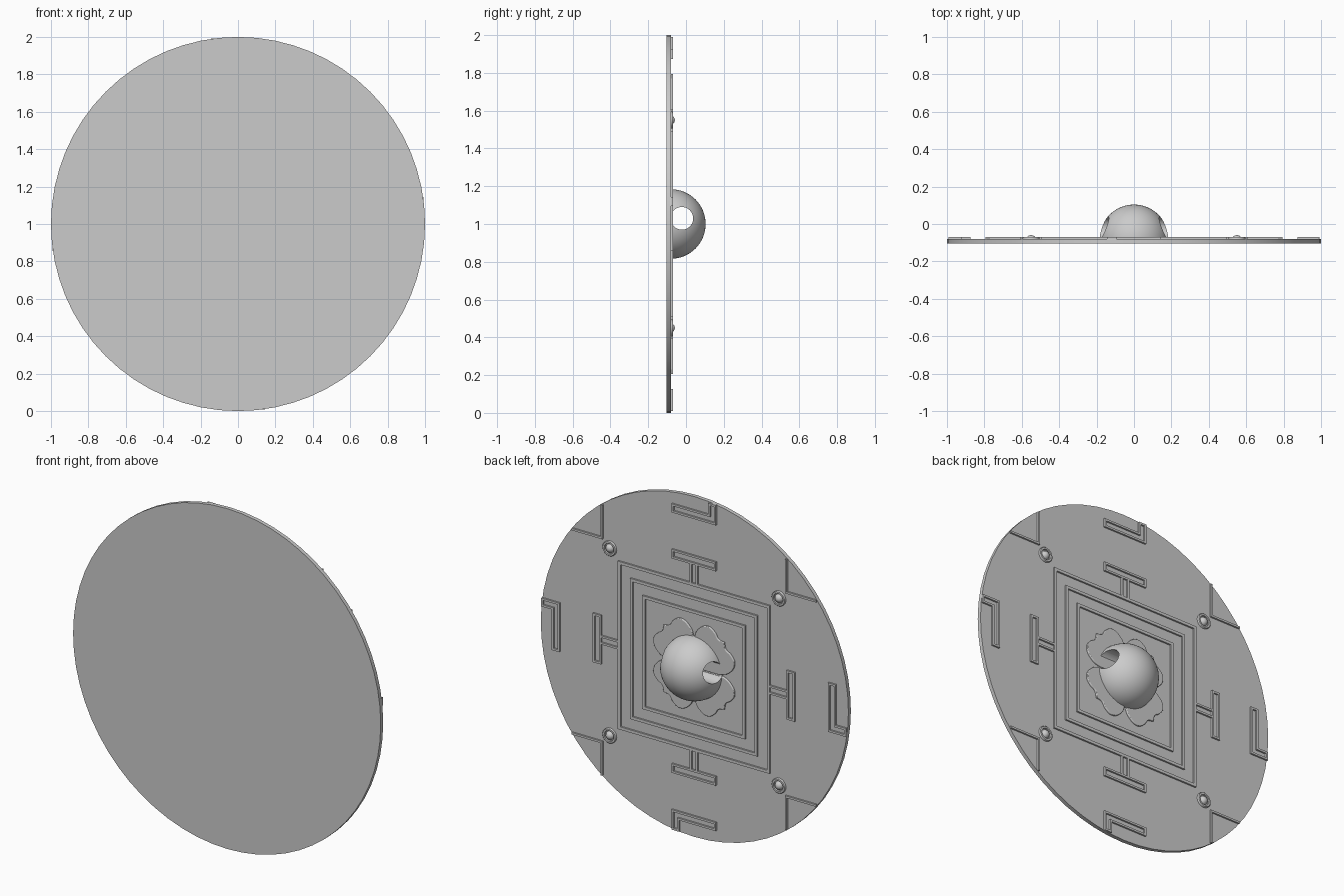
import bpy, bmesh, math
from mathutils import Matrix, Vector

cube = bpy.data.objects.get("Cube")
if cube:
    bpy.data.objects.remove(cube, do_unlink=True)

grey = bpy.data.materials.new("plain_grey")
grey.use_nodes = True
COLOUR = (0.6, 0.6, 0.6, 1)
grey.diffuse_color = COLOUR
grey.node_tree.nodes["Principled BSDF"].inputs["Base Color"].default_value = COLOUR

# Local frame of the decorated face: x across, y up, z out of the plate
FACE = Matrix(((-1, 0, 0, 0), (0, 0, 1, -0.08), (0, 1, 0, 1), (0, 0, 0, 1)))
RELIEF = 0.01


def add_object(name, data):
    obj = bpy.data.objects.new(name, data)
    obj.matrix_world = FACE
    data.materials.append(grey)
    bpy.context.collection.objects.link(obj)
    return obj


def finish(name, bm):
    bmesh.ops.recalc_face_normals(bm, faces=bm.faces[:])
    mesh = bpy.data.meshes.new(name)
    bm.to_mesh(mesh)
    bm.free()
    return add_object(name, mesh)


def select(obj):
    bpy.ops.object.select_all(action="DESELECT")
    obj.select_set(True)
    bpy.context.view_layer.objects.active = obj


def smooth(obj, degrees=35):
    select(obj)
    bpy.ops.object.shade_smooth_by_angle(angle=math.radians(degrees))


def quarter(point, turn):
    x, y = point
    for _ in range(turn):
        x, y = y, -x
    return x, y


def ridge(name, path, width, closed=True):
    """Raised strip with mitred corners along a path."""
    pts = [Vector(p) for p in path]
    n = len(pts)
    bm = bmesh.new()
    rails = []
    for i, p in enumerate(pts):
        before = pts[i - 1] if closed or i else None
        after = pts[(i + 1) % n] if closed or i < n - 1 else None
        d1 = (p - before).normalized() if before is not None else None
        d2 = (after - p).normalized() if after is not None else None
        d1, d2 = d1 or d2, d2 or d1
        n1, n2 = Vector((-d1.y, d1.x)), Vector((-d2.y, d2.x))
        off = (n1 + n2) / (1 + n1.dot(n2)) * width / 2
        rails.append([bm.verts.new((*(p + s * off), RELIEF)) for s in (1, -1)])
    for i in range(n if closed else n - 1):
        a, b = rails[i], rails[(i + 1) % n]
        bm.faces.new((a[0], a[1], b[1], b[0]))
    out = bmesh.ops.extrude_face_region(bm, geom=bm.faces[:])
    for v in out["geom"]:
        if isinstance(v, bmesh.types.BMVert):
            v.co.z = -0.002
    return finish(name, bm)


# Round plate
bm = bmesh.new()
bmesh.ops.create_cone(bm, cap_ends=True, segments=64, radius1=1, radius2=1, depth=0.023,
                      matrix=Matrix.Translation((0, 0, -0.0115)))
smooth(finish("plate", bm))

# Nested square frames
for label, half in (("outer", 0.485), ("middle", 0.405), ("inner", 0.325)):
    ridge(label + "_frame", [(-half, -half), (half, -half), (half, half), (-half, half)], 0.017)

# Gates, rim hooks and corner angles, repeated on the four sides
gate_bar = [(-0.138, 0.609), (0.138, 0.609), (0.138, 0.651), (-0.138, 0.651)]
hook = [(-0.138, 0.879), (0.138, 0.879), (0.138, 0.985), (0.1, 0.985), (0.1, 0.918), (-0.138, 0.918)]
corner = [(0.6, 0.795), (0.6, 0.6), (0.795, 0.6)]
for k in range(4):
    def turned(path):
        return [quarter(p, k) for p in path]
    ridge(f"gate_bar_{k}", turned(gate_bar), 0.012)
    for side in (-1, 1):
        ridge(f"gate_stem_{k}", turned([(side * 0.02, 0.493), (side * 0.02, 0.605)]), 0.012, False)
    ridge(f"rim_hook_{k}", turned(hook), 0.012)
    ridge(f"corner_angle_{k}", turned(corner), 0.012, False)

# Studs with a raised ring around a small dome
stud = [(0, 0.021), (0.01, 0.019), (0.019, 0.013), (0.025, 0.001), (0.03, 0.001),
        (0.031, RELIEF), (0.041, RELIEF), (0.044, 0.007), (0.044, -0.002)]
for k in range(4):
    bm = bmesh.new()
    verts = [bm.verts.new((r, 0, h)) for r, h in stud]
    edges = [bm.edges.new(pair) for pair in zip(verts, verts[1:])]
    bmesh.ops.spin(bm, geom=verts + edges, cent=(0, 0, 0), axis=(0, 0, 1),
                   angle=math.tau, steps=24)
    bmesh.ops.remove_doubles(bm, verts=bm.verts[:], dist=0.0001)
    bmesh.ops.translate(bm, verts=bm.verts[:], vec=(*quarter((0.55, 0.55), k), 0))
    smooth(finish(f"stud_{k}", bm), 45)

# Four pointed petals around the dome
half_petal = [(0, 0.17), (0.025, 0.228), (0.09, 0.264), (0.135, 0.24), (0.16, 0.206)]
petal = [(0, 0)] + half_petal + [(0.197, 0.197)] + [(y, x) for x, y in reversed(half_petal)]
SHARP = (0, 1, 6, 11)
for k in range(4):
    curve = bpy.data.curves.new("petal", "CURVE")
    curve.dimensions = "2D"
    curve.fill_mode = "BOTH"
    curve.resolution_u = 6
    curve.extrude = 0.004
    curve.bevel_depth = 0.004
    curve.bevel_resolution = 2
    curve.offset = -0.004
    spline = curve.splines.new("BEZIER")
    spline.use_cyclic_u = True
    spline.bezier_points.add(len(petal) - 1)
    for i, (bp, p) in enumerate(zip(spline.bezier_points, petal)):
        bp.co = (*quarter(p, k), 0.002)
        bp.handle_left_type = bp.handle_right_type = "VECTOR" if i in SHARP else "AUTO"
    obj = add_object(f"petal_{k}", curve)
    select(obj)
    bpy.ops.object.convert(target="MESH")
    smooth(bpy.context.object)

# Central dome, pierced from side to side
bm = bmesh.new()
bmesh.ops.create_uvsphere(bm, u_segments=64, v_segments=32, radius=0.184)
cut = bmesh.ops.bisect_plane(bm, geom=bm.verts[:] + bm.edges[:] + bm.faces[:],
                             plane_co=(0, 0, -0.003), plane_no=(0, 0, -1), clear_outer=True)
rim = [e for e in cut["geom_cut"] if isinstance(e, bmesh.types.BMEdge)]
bmesh.ops.edgeloop_fill(bm, edges=rim)
dome = finish("dome", bm)

bm = bmesh.new()
place = Matrix.Translation((0, 0.03, 0.058)) @ Matrix.Rotation(math.pi / 2, 4, "Y")
bmesh.ops.create_cone(bm, cap_ends=True, segments=48, radius1=0.06, radius2=0.06, depth=0.6,
                      matrix=place)
cutter = finish("hole_cutter", bm)
bpy.context.view_layer.update()
hole = dome.modifiers.new("hole", "BOOLEAN")
hole.operation = "DIFFERENCE"
hole.solver = "EXACT"
hole.object = cutter
select(dome)
bpy.ops.object.modifier_apply(modifier="hole")
bpy.data.objects.remove(cutter, do_unlink=True)
smooth(dome)
